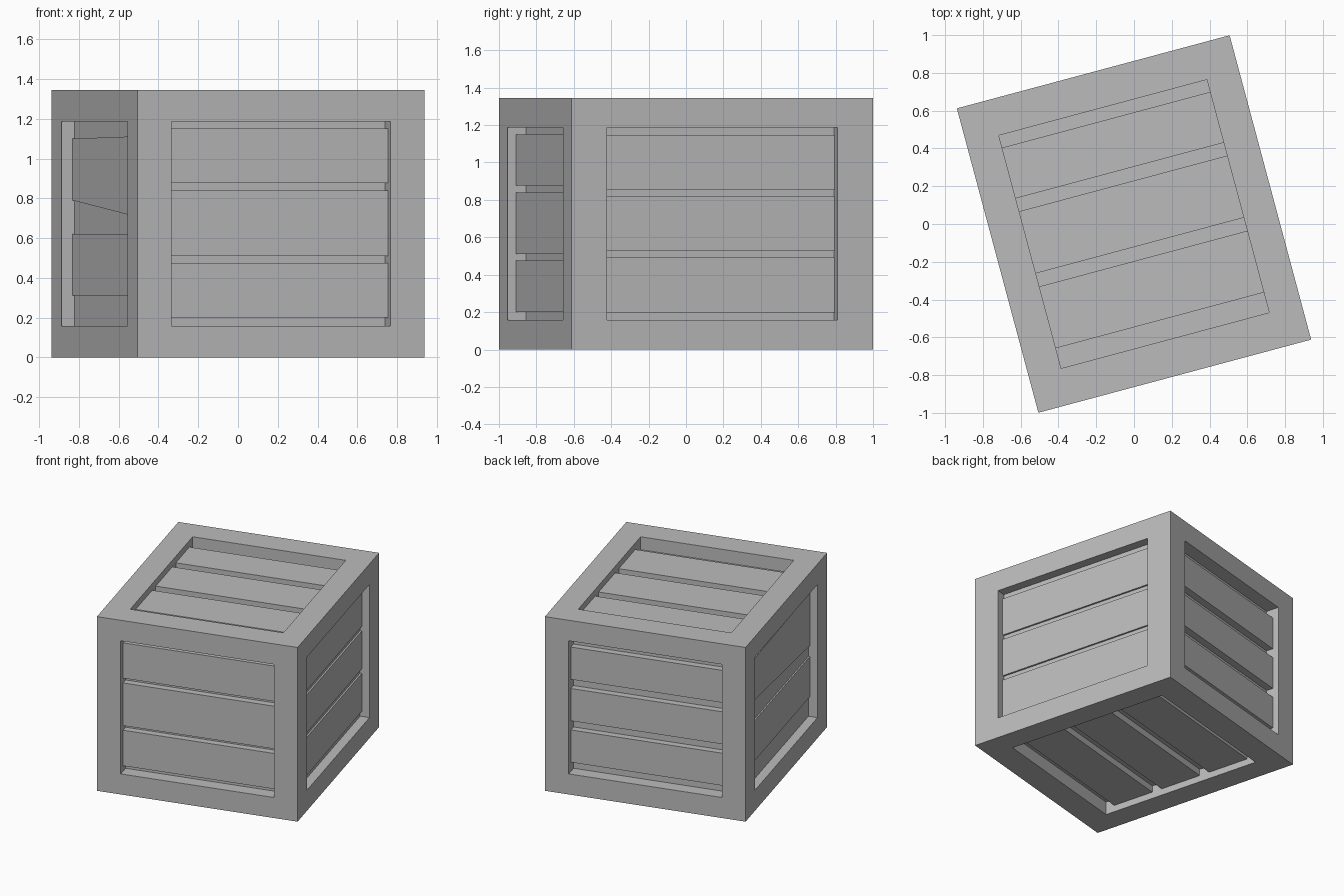
import bpy, bmesh
from math import radians
from mathutils import Vector

if "Cube" in bpy.data.objects:
    bpy.data.objects.remove(bpy.data.objects["Cube"], do_unlink=True)

HALF = Vector((0.7475, 0.834, 0.6725))     # half size of the crate
OPEN = Vector((0.57, 0.638, 0.514))        # half size of the recessed openings
TURN = radians(15)

grey = bpy.data.materials.new("plain_grey")
grey.use_nodes = True
colour = (0.5, 0.5, 0.5, 1)
grey.diffuse_color = colour
grey.node_tree.nodes["Principled BSDF"].inputs["Base Color"].default_value = colour


def add_object(name, bm):
    bmesh.ops.recalc_face_normals(bm, faces=bm.faces[:])
    mesh = bpy.data.meshes.new(name)
    bm.to_mesh(mesh)
    bm.free()
    mesh.materials.append(grey)
    obj = bpy.data.objects.new(name, mesh)
    obj.location.z = HALF.z
    obj.rotation_euler.z = TURN
    bpy.context.collection.objects.link(obj)
    return obj


# Per side: axis, direction, recess depth, plank depth, planks.
# A plank is (low, high) across the side, or two such pairs when its ends differ.
def rows(width, gap):
    step = width + gap
    return [(i * step - width / 2, i * step + width / 2) for i in (-1, 0, 1)]


SIDES = {
    "front": (1, -1, 0.1, 0.047, [(-0.472, -0.197), (-0.162, 0.168), (0.205, 0.478)]),
    "back": (1, 1, 0.1, 0.047, rows(0.25, 0.07)),
    "left": (0, 1, 0.07, 0.057, rows(0.293, 0.035)),
    "right": (0, -1, 0.068, 0.057, [(-0.362, -0.052), (0.032, 0.44, 0.118, 0.428)]),
    "top": (2, 1, 0.1, 0.05, [(-0.528, -0.19), (-0.118, 0.222), (0.293, 0.571)]),
    "bottom": (2, -1, 0.1, 0.05, rows(0.325, 0.08)),
}

# Crate frame: a block with a recess pushed into each side
bm = bmesh.new()
bmesh.ops.create_cube(bm, size=2)
for v in bm.verts:
    v.co *= HALF
bm.normal_update()
for face in bm.faces[:]:
    axis = max(range(3), key=lambda k: abs(face.normal[k]))
    sign = 1 if face.normal[axis] > 0 else -1
    depth = next(s[2] for s in SIDES.values() if s[:2] == (axis, sign))
    for level in (0, depth):
        bmesh.ops.inset_individual(bm, faces=[face], thickness=0.05)
        for v in face.verts:
            for k in range(3):
                side = 1 if v.co[k] > 0 else -1
                v.co[k] = side * (HALF[k] - level if k == axis else OPEN[k])
add_object("crate_frame", bm)

# Planks laid across each recess
for side, (axis, sign, recess, depth, planks) in SIDES.items():
    run = 1 if axis == 0 else 0
    cross = 1 if axis == 2 else 2
    for n, plank in enumerate(planks, 1):
        ends = (plank[:2], plank[-2:])
        bm = bmesh.new()
        bmesh.ops.create_cube(bm, size=2)
        for v in bm.verts:
            outer = v.co[axis] > 0
            end = ends[v.co[run] > 0]
            v.co[cross] = end[v.co[cross] > 0]
            v.co[run] *= OPEN[run] + 0.004
            v.co[axis] = sign * (HALF[axis] - (depth if outer else recess + 0.01))
        add_object(f"{side}_plank_{n}", bm)
